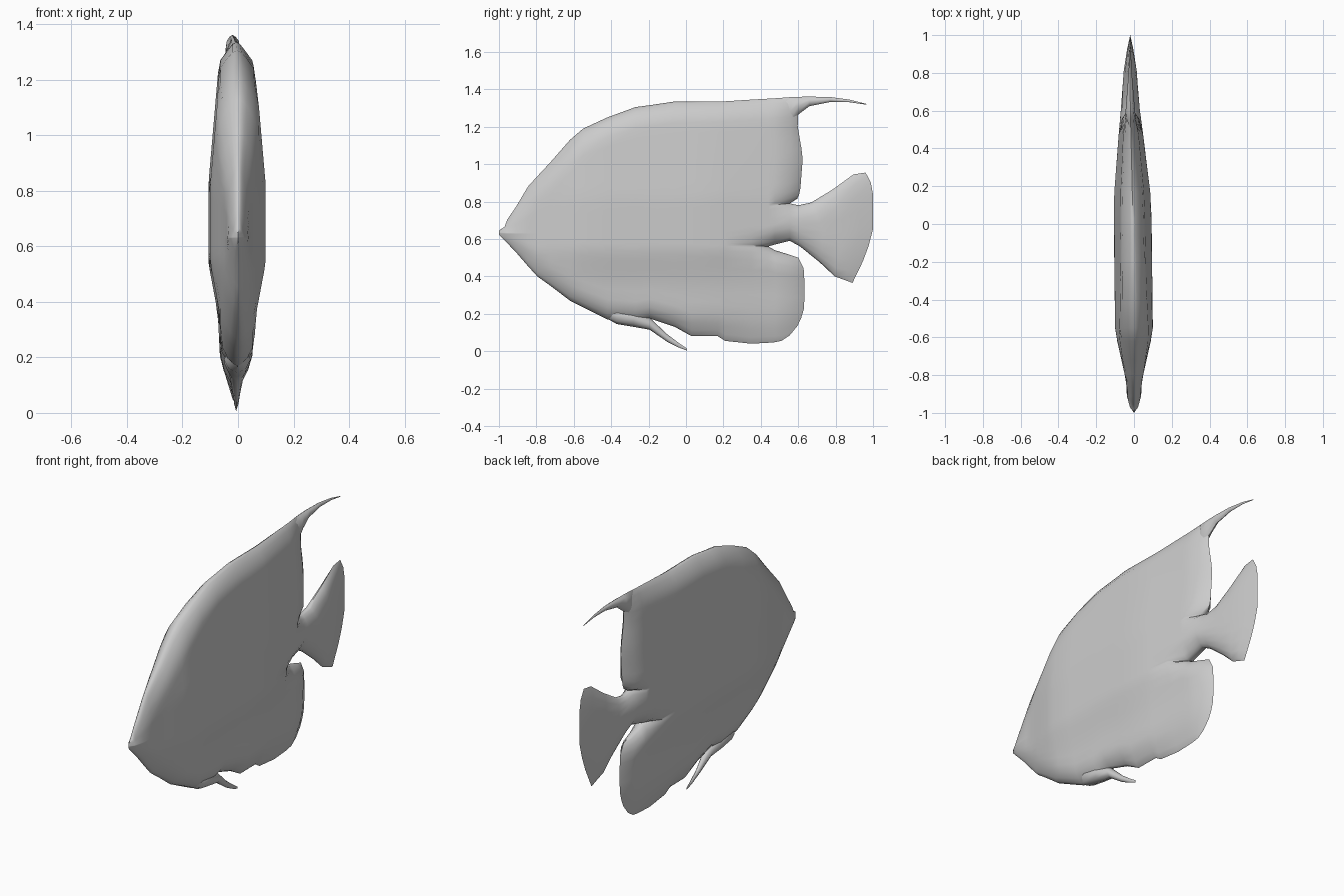
import bpy, bmesh, math
from mathutils import Vector
from mathutils.geometry import intersect_point_line

cube = bpy.data.objects.get("Cube")
if cube:
    bpy.data.objects.remove(cube, do_unlink=True)

grey = bpy.data.materials.new("pale_grey")
grey.use_nodes = True
COLOUR = (0.6, 0.6, 0.6, 1)
grey.diffuse_color = COLOUR
grey.node_tree.nodes["Principled BSDF"].inputs["Base Color"].default_value = COLOUR


def interp(table, v):
    """Piecewise linear lookup."""
    if v <= table[0][0]:
        return table[0][1]
    for (a, fa), (b, fb) in zip(table, table[1:]):
        if v <= b:
            return fa + (fb - fa) * (v - a) / (b - a)
    return table[-1][1]


# Half width along the length, its scaling by height, and the slight tail bend
LENGTH = [(-1, .03), (-.95, .036), (-.83, .042), (-.57, .1), (.12, .1),
          (.5, .062), (.65, .045), (.8, .036), (1, .005)]
HEIGHT = [(0, .12), (.1, .3), (.2, .58), (.36, .66), (.54, 1),
          (.82, 1), (1.26, .62), (1.36, .3)]
BEND = [(-.57, 0), (.12, -.008), (.63, -.02), (1, -.02)]


def resample(points, n):
    """Spread n + 1 points along a polyline, denser at both ends."""
    pts = [Vector((0, y, z)) for y, z in points]
    dist = [0]
    for a, b in zip(pts, pts[1:]):
        dist.append(dist[-1] + (b - a).length)
    out = []
    for i in range(n + 1):
        s = dist[-1] * (1 - math.cos(math.pi * i / n)) / 2
        k = 0
        while k < len(pts) - 2 and s > dist[k + 1]:
            k += 1
        out.append(pts[k].lerp(pts[k + 1], (s - dist[k]) / (dist[k + 1] - dist[k])))
    return out


def add_band(bm, stations, n):
    """Flat strip of faces between successive cross lines."""
    cols = [[bm.verts.new(p) for p in resample(s, n)] for s in stations]
    for a, b in zip(cols, cols[1:]):
        for i in range(n):
            bm.faces.new((a[i], b[i], b[i + 1], a[i + 1]))


def inflate(name, sheet, width, rim):
    """Swell a flat sheet to both sides, pinched to an edge along its outline."""
    bmesh.ops.remove_doubles(sheet, verts=sheet.verts, dist=1e-4)
    outline = [(e.verts[0].co, e.verts[1].co) for e in sheet.edges if e.is_boundary]

    def rim_distance(p):
        best = 9
        for a, b in outline:
            q, t = intersect_point_line(p, a, b)
            best = min(best, (p - a.lerp(b, min(1, max(0, t)))).length)
        return best

    sheet.verts.index_update()
    half = []
    for v in sheet.verts:
        d = 0 if v.is_boundary else rim_distance(v.co)
        half.append(width(v.co.y, v.co.z) * math.sqrt(min(1, d / rim)))
    bm = bmesh.new()
    for side in (-1, 1):
        vs = [bm.verts.new((interp(BEND, v.co.y) + side * w, v.co.y, v.co.z))
              for v, w in zip(sheet.verts, half)]
        for f in sheet.faces:
            loop = [vs[v.index] for v in f.verts]
            bm.faces.new(loop if side > 0 else loop[::-1])
    bmesh.ops.remove_doubles(bm, verts=bm.verts, dist=1e-5)
    bmesh.ops.recalc_face_normals(bm, faces=bm.faces)
    mesh = bpy.data.meshes.new(name)
    bm.to_mesh(mesh)
    bm.free()
    sheet.free()
    mesh.materials.append(grey)
    ob = bpy.data.objects.new(name, mesh)
    bpy.context.collection.objects.link(ob)
    bpy.ops.object.select_all(action='DESELECT')
    ob.select_set(True)
    bpy.context.view_layer.objects.active = ob
    bpy.ops.object.shade_smooth_by_angle(angle=math.radians(60))


# Trunk outline: y, belly z, back z
TRUNK = [(-1, .622, .645), (-.97, .592, .665), (-.955, .577, .705), (-.91, .53, .77),
         (-.845, .455, .88), (-.795, .40, .935), (-.725, .35, 1.01), (-.62, .27, 1.13),
         (-.55, .235, 1.19), (-.42, .17, 1.25), (-.27, .155, 1.305), (-.195, .175, 1.315),
         (-.06, .13, 1.335), (.03, .08, 1.335), (.17, .08, 1.335), (.21, .055, 1.336),
         (.35, .04, 1.345), (.44, .045, 1.35)]
low = lambda y: interp([(-1, .63), (.44, .56)], y)
high = lambda y: interp([(-1, .637), (.44, .78), (.555, .79)], y)

body = bmesh.new()
# Belly and anal fin
add_band(body, [[(y, b), (y, low(y))] for y, b, t in TRUNK] + [
    [(.475, .048), (.48, .3), (.475, .54)],
    [(.51, .055), (.565, .2), (.575, .4), (.54, .52)],
    [(.555, .085), (.6, .14), (.63, .21), (.635, .33), (.63, .44), (.6, .5)]], 12)
# Flank, tail stalk and tail fan
add_band(body, [[(y, low(y)), (y, high(y))] for y, b, t in TRUNK] + [
    [(.475, .57), (.475, high(.475))],
    [(.555, .59), (.555, .79)],
    [(.61, .56), (.6, .78)],
    [(.715, .475), (.735, .63), (.67, .795)],
    [(.795, .40), (.84, .63), (.785, .865)],
    [(.85, .38), (.935, .65), (.895, .945)],
    [(.89, .365), (.965, .52), (1, .65), (1, .88), (.96, .955)]], 10)
# Back and dorsal fin
add_band(body, [[(y, high(y)), (y, t)] for y, b, t in TRUNK] + [
    [(.475, high(.475)), (.475, 1.352)],
    [(.555, .79), (.565, 1.04), (.555, 1.358)],
    [(.595, .815), (.61, .85), (.625, 1.04), (.597, 1.2), (.6, 1.265), (.61, 1.36)]], 14)
inflate("body", body, lambda y, z: interp(LENGTH, y) * interp(HEIGHT, z), .07)

# Trailing tip of the dorsal fin
streamer = bmesh.new()
add_band(streamer, [[(y, b), (y, t)] for y, b, t in (
    (.5, 1.2, 1.353), (.56, 1.22, 1.358), (.6, 1.265, 1.36), (.66, 1.31, 1.361),
    (.77, 1.332, 1.359), (.875, 1.331, 1.345), (.965, 1.318, 1.322))], 4)
inflate("dorsal_streamer", streamer,
        lambda y, z: interp([(.5, .03), (.66, .022), (.97, .006)], y), .03)

# Pelvic fin under the belly
pelvic = bmesh.new()
add_band(pelvic, [[(y, b), (y, t)] for y, b, t in (
    (-.45, .19, .25), (-.37, .145, .24), (-.28, .13, .22), (-.195, .115, .18),
    (-.1, .05, .09), (-.04, .02, .045), (.005, .003, .015))], 4)
inflate("pelvic_fin", pelvic,
        lambda y, z: interp([(-.45, .05), (-.28, .045), (-.1, .018), (0, .01)], y), .03)
